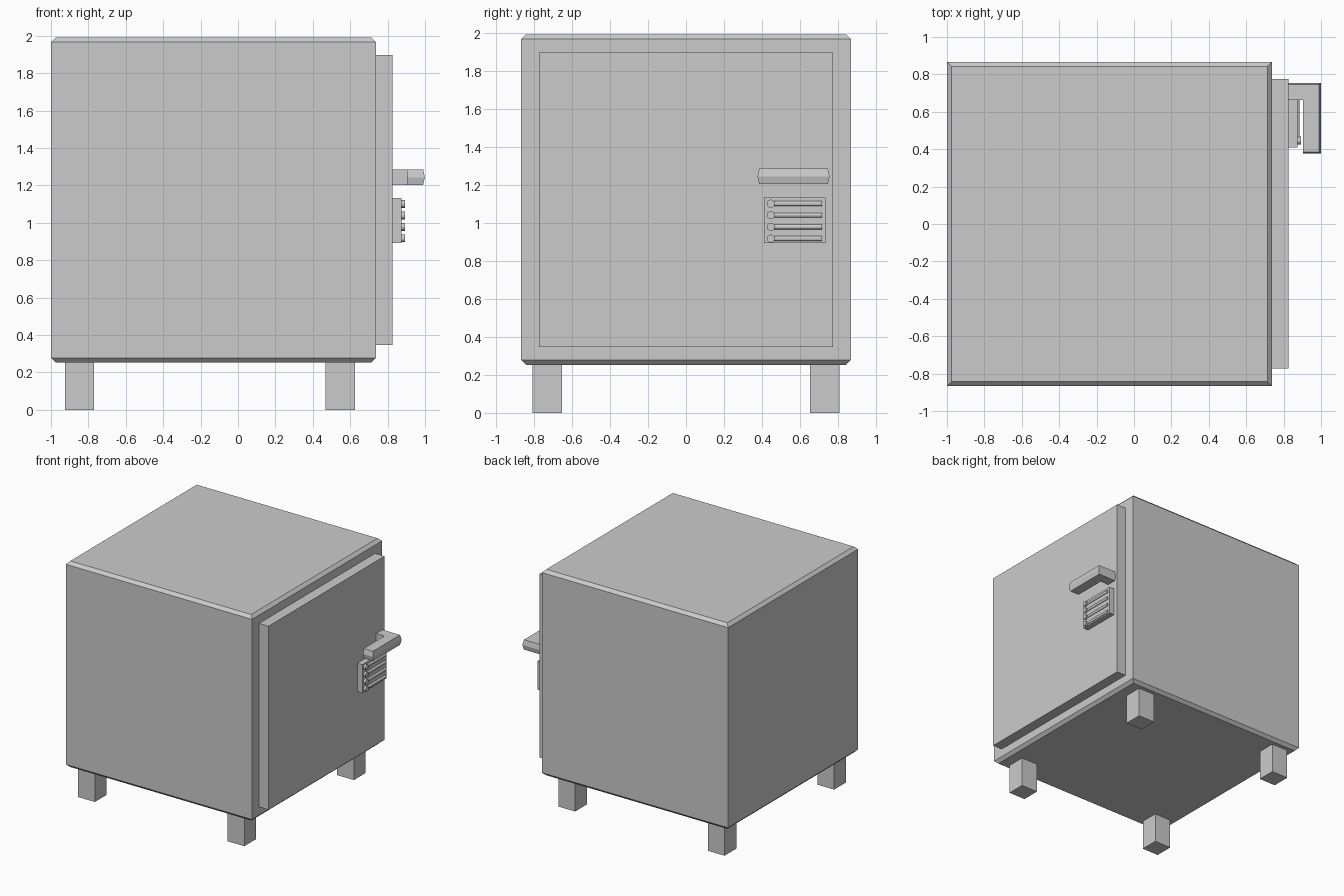
import bpy, bmesh, math
from mathutils import Matrix

if "Cube" in bpy.data.objects:
    bpy.data.objects.remove(bpy.data.objects["Cube"])


def finish(name, bm):
    bmesh.ops.recalc_face_normals(bm, faces=bm.faces)
    me = bpy.data.meshes.new(name)
    bm.to_mesh(me)
    bm.free()
    ob = bpy.data.objects.new(name, me)
    bpy.context.collection.objects.link(ob)
    return ob


def loft(name, rings):
    """Skin a stack of equal-length closed rings and cap both ends."""
    bm = bmesh.new()
    rows = [[bm.verts.new(p) for p in r] for r in rings]
    n = len(rows[0])
    for a, b in zip(rows, rows[1:]):
        for i in range(n):
            j = (i + 1) % n
            bm.faces.new((a[i], a[j], b[j], b[i]))
    bm.faces.new(rows[0])
    bm.faces.new(rows[-1])
    return finish(name, bm)


def rect(x0, x1, y0, y1, z, inset=0.0):
    x0, x1, y0, y1 = x0 + inset, x1 - inset, y0 + inset, y1 - inset
    return [(x0, y0, z), (x1, y0, z), (x1, y1, z), (x0, y1, z)]


def box(name, x0, x1, y0, y1, z0, z1):
    return loft(name, [rect(x0, x1, y0, y1, z) for z in (z0, z1)])


def cylinder(name, center, radius, depth, axis, sides):
    bm = bmesh.new()
    rot = Matrix.Rotation(math.pi / 2, 4, 'Y' if axis == 'X' else 'X')
    bmesh.ops.create_cone(bm, cap_ends=True, segments=sides, radius1=radius,
                          radius2=radius, depth=depth,
                          matrix=Matrix.Translation(center) @ rot)
    return finish(name, bm)


# Safe body, chamfered along top and bottom rims only
B = (-1.0, 0.738, -0.867, 0.867)
loft("safe_body", [rect(*B, 0.253, 0.025), rect(*B, 0.278),
                   rect(*B, 1.966), rect(*B, 1.991, 0.025)])

# Door slab on the right side
box("door", 0.738, 0.826, -0.772, 0.774, 0.347, 1.896)

# Four feet
for xn, x in (("left", -0.848), ("right", 0.547)):
    for yn, y in (("front", -0.73), ("back", 0.73)):
        box(f"{yn}_{xn}_foot", x - 0.078, x + 0.078, y - 0.078, y + 0.078, 0, 0.254)


# L-shaped handle with a slight ridge around its mid height
def handle_ring(z, b):
    return [(0.825, 0.662, z), (0.904, 0.662, z), (0.904, 0.385 - b, z),
            (0.99 + b, 0.385 - b, z), (0.99 + b, 0.746 + b, z), (0.825, 0.746 + b, z)]


loft("handle", [handle_ring(1.203, 0), handle_ring(1.243, 0.009), handle_ring(1.286, 0)])

# Lock plate with four round knobs and sliding rods
box("lock_plate", 0.825, 0.873, 0.41, 0.735, 0.893, 1.132)
for i in range(4):
    z = 0.917 + 0.0613 * i
    cylinder(f"lock_knob_{i + 1}", (0.88, 0.446, z), 0.021, 0.026, 'X', 16)
    cylinder(f"lock_rod_{i + 1}", (0.872, 0.585, z), 0.013, 0.26, 'Y', 12)
